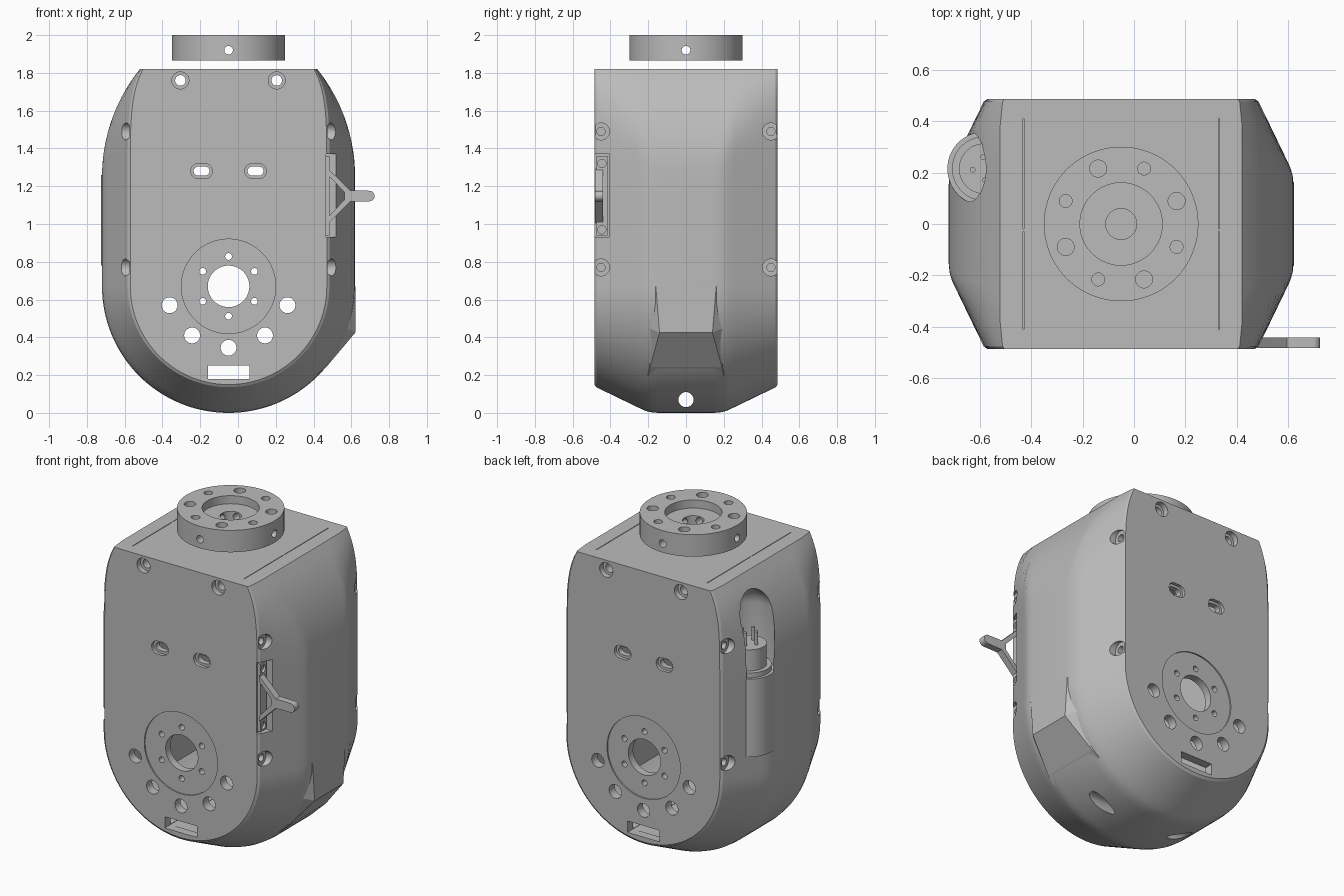
import bpy, bmesh
from math import sin, cos, pi, sqrt, radians
from mathutils import Matrix

if "Cube" in bpy.data.objects:
    bpy.data.objects.remove(bpy.data.objects["Cube"])

CX = -0.05      # middle of the housing in x
HUB = 0.67      # height of the lower arc centre
TOP = 1.82
R = 0.67        # largest half width

grey = bpy.data.materials.new("housing grey")
grey.use_nodes = True
grey.diffuse_color = (0.5, 0.5, 0.5, 1)
grey.node_tree.nodes["Principled BSDF"].inputs["Base Color"].default_value = (0.5, 0.5, 0.5, 1)


# ---- helpers ----
def make(name, bm):
    bmesh.ops.recalc_face_normals(bm, faces=bm.faces)
    me = bpy.data.meshes.new(name)
    bm.to_mesh(me)
    bm.free()
    ob = bpy.data.objects.new(name, me)
    bpy.context.collection.objects.link(ob)
    me.materials.append(grey)
    return ob


def loft(bm, rings):
    loops = [[bm.verts.new(p) for p in ring] for ring in rings]
    n = len(loops[0])
    for a, b in zip(loops, loops[1:]):
        for i in range(n):
            bm.faces.new((a[i], a[(i + 1) % n], b[(i + 1) % n], b[i]))
    bm.faces.new(loops[0])
    bm.faces.new(loops[-1][::-1])


def prism(bm, pts, axis, lo, hi):
    place = {"x": lambda u, v, w: (w, u, v),
             "y": lambda u, v, w: (u, w, v),
             "z": lambda u, v, w: (u, v, w)}[axis]
    loft(bm, [[place(u, v, w) for u, v in pts] for w in (lo, hi)])


def circle(u, v, r, stretch=0, n=32):
    pts = []
    for i in range(n):
        a = 2 * pi * (i + 0.5) / n
        pts.append((u + r * cos(a) + (stretch if cos(a) > 0 else -stretch), v + r * sin(a)))
    return pts


def rect(u0, u1, v0, v1):
    return [(u0, v0), (u1, v0), (u1, v1), (u0, v1)]


def solid(name, *parts):
    bm = bmesh.new()
    for part in parts:
        prism(bm, *part)
    return make(name, bm)


def carve(ob, cutters):
    for c in cutters:
        m = ob.modifiers.new("cut", "BOOLEAN")
        m.operation, m.solver, m.object = "DIFFERENCE", "EXACT", c
        c.hide_render = True
    dg = bpy.context.evaluated_depsgraph_get()
    dg.update()
    me = bpy.data.meshes.new_from_object(ob.evaluated_get(dg))
    ob.modifiers.clear()
    ob.data = me
    me.materials.clear()
    me.materials.append(grey)
    for c in cutters:
        bpy.data.objects.remove(c)


# ---- housing: round below, shoulders drawn in above, chamfered front and back ----
def half_width(z, inset):
    flat = R - inset
    r = 0.912
    shoulder = R - (r - sqrt(r * r - max(z - 1.25, 0) ** 2))
    k = max(inset, 0.001)
    h = max(k - abs(flat - shoulder), 0) / k
    return min(flat, shoulder) - h * h * k / 4


def outline(inset, top=TOP, cap=1):
    half = []
    for i in range(33):
        a = -pi / 2 + pi / 2 * i / 32
        half.append(((R - inset) * cos(a), HUB + (R - inset) * sin(a)))
    for i in range(1, 25):
        z = HUB + (top - HUB) * i / 24
        half.append((half_width(z, inset), z))
    half = [(min(x, cap), z) for x, z in half]
    left = [(-x, z) for x, z in half[:0:-1]]
    return [(CX + x, z) for x, z in half + left]


side = [(0.485, 0.15), (0.475, 0.136), (0.38, 0.09), (0.26, 0.032), (0.22, 0.013), (0.19, 0.004), (0.15, 0)]
sections = [(-y, d) for y, d in side] + [(y, d) for y, d in side[::-1]]
bm = bmesh.new()
loft(bm, [[(x, y, z) for x, z in outline(d)] for y, d in sections])
housing = make("housing", bm)

# cavity and the openings through the front and back
cavity = solid("cavity", (outline(0.17, 1.72, 0.37), "y", -0.43, 0.43))
through = [circle(CX, HUB, 0.11, n=48)]
through += [circle(CX + s * dx, z, 0.042) for s in (-1, 1) for dx, z in ((0.312, 0.57), (0.193, 0.41))]
through.append(circle(CX, 0.345, 0.042))
through += [circle(CX + 0.158 * sin(i * pi / 3), HUB + 0.158 * cos(i * pi / 3), 0.018, n=16) for i in range(6)]
through.append(rect(-0.16, 0.06, 0.18, 0.25))
bores = [(circle(CX, HUB, 0.25, n=64), 0.008)]
for s in (-1, 1):
    through += [circle(CX + s * 0.255, 1.76, 0.028), circle(CX + s * 0.143, 1.28, 0.024, 0.018)]
    bores += [(circle(CX + s * 0.255, 1.76, 0.045), 0.035), (circle(CX + s * 0.143, 1.28, 0.04, 0.017), 0.02)]
holes = solid("holes", *[(p, "y", -0.7, 0.7) for p in through])
recesses = solid("recesses", *[(p, "y", *e) for p, d in bores
                               for e in ((-0.6, d - 0.485), (0.485 - d, 0.6))])

# screw pockets on the four long edges
pockets, screw_holes = [], []
for s in (-1, 1):
    for y in (-0.45, 0.45):
        for z in (0.77, 1.49):
            pockets.append((circle(y, z, 0.045), "x", *sorted((CX + s * 0.525, CX + s * 0.8))))
            screw_holes.append((circle(y, z, 0.022, n=16), "x", *sorted((CX + s * 0.46, CX + s * 0.7))))
pockets.append((rect(-0.6, -0.405, 0.93, 1.37), "x", 0.465, 0.8))
pocket_cut = solid("pockets", *pockets)
screw_cut = solid("screw_holes", *screw_holes)

# cross hole near the bottom and thin seams on the top
drain = solid("drain", (circle(0, 0.07, 0.04), "x", -1, 1))
seams = solid("seams", *[(rect(x - 0.002, x + 0.002, *span), "z", TOP - 0.012, TOP + 0.1)
                         for x in (-0.43, 0.33) for span in ((-0.41, -0.03), (-0.02, 0.41))])

# domed scoop above the connector
PX, PY, PR = -0.582, 0.215, 0.143
bm = bmesh.new()
bmesh.ops.create_uvsphere(bm, u_segments=40, v_segments=24, radius=PR,
                          matrix=Matrix.Translation((PX, PY, 1.6)))
for v in bm.verts:
    if v.co.z < 1.599:
        v.co.z -= 0.35
scoop = make("scoop", bm)
carve(housing, [cavity, holes, recesses, pocket_cut, screw_cut, drain, seams, scoop])

# ---- raised wedge on the lower left side ----
bm = bmesh.new()
for x, z, y in ((0.621, HUB, 0.16), (0.621, 0.425, 0.14), (0.468, 0.243, 0.19),
                (0.42, 0.198, 0.2), (0.5, 0.35, 0.2), (0.57, 0.45, 0.2)):
    for s in (-1, 1):
        bm.verts.new((x, s * y, z))
bmesh.ops.convex_hull(bm, input=bm.verts)
wedge = make("side_wedge", bm)

# ---- connector on the right side ----
boss = solid("connector_boss", (circle(PX, PY, PR, n=48), "z", 0.78, 1.26))
plug = solid("connector_plug", (circle(PX, PY, 0.125, n=40), "z", 1.24, 1.29),
             (circle(PX, PY, 0.098, n=40), "z", 1.28, 1.42))
pins = solid("connector_pins", *[(circle(PX + 0.045 * cos(a), PY + 0.045 * sin(a), 0.011, n=12), "z", 1.4, 1.5)
                                 for a in [radians(q * 90 + 5) for q in range(4)]])

# ---- latch lever on the left front edge ----
latch = solid("latch_plate", (rect(-0.475, -0.415, 0.94, 1.36), "x", 0.45, 0.485))
carve(latch, [solid("latch_holes", *[(circle(-0.445, z, 0.022, n=20), "x", 0.47, 0.6) for z in (0.97, 1.32)])])
upper = [(0.48, 1.29), (0.5, 1.27), (0.595, 1.177)]
tip = [(0.695 + 0.028 * cos(a), 1.148 + 0.028 * sin(a)) for a in [pi / 2 - pi * i / 10 for i in range(11)]]
lower = [(x, 2.296 - z) for x, z in upper[::-1]]
notch = [(0.48, 1.04), (0.565, 1.13), (0.565, 1.166), (0.48, 1.256)]
lever = solid("latch_lever", (upper + tip + lower + notch, "y", -0.482, -0.44))

# ---- output flange floating over the top ----
bm = bmesh.new()
prism(bm, circle(CX, 0, 0.3, n=96), "z", 1.865, 2.0)
rims = [e for e in bm.edges if abs(e.verts[0].co.z - e.verts[1].co.z) < 0.001]
bmesh.ops.bevel(bm, geom=rims, offset=0.007, segments=1, affect="EDGES")
flange = make("output_flange", bm)
bolt = [(circle(CX + 0.233 * cos(a), 0.233 * sin(a), 0.025 if i % 2 else 0.033, n=24), "z", 1.9, 2.1)
        for i, a in enumerate([radians(22.5 + 45 * i) for i in range(8)])]
carve(flange, [solid("recess", (circle(CX, 0, 0.16, n=64), "z", 1.95, 2.1)),
               solid("bore", (circle(CX, 0, 0.06), "z", 1.8, 2.1)),
               solid("bolts", *bolt),
               solid("cross_x", (circle(0, 1.92, 0.023, n=20), "x", -1, 1)),
               solid("cross_y", (circle(CX, 1.92, 0.023, n=20), "y", -1, 1))])

# ---- smooth shading with sharp edges kept ----
bpy.ops.object.select_all(action="DESELECT")
for ob in (housing, boss, plug, pins, lever, flange):
    ob.select_set(True)
bpy.context.view_layer.objects.active = housing
bpy.ops.object.shade_smooth_by_angle(angle=radians(25))
